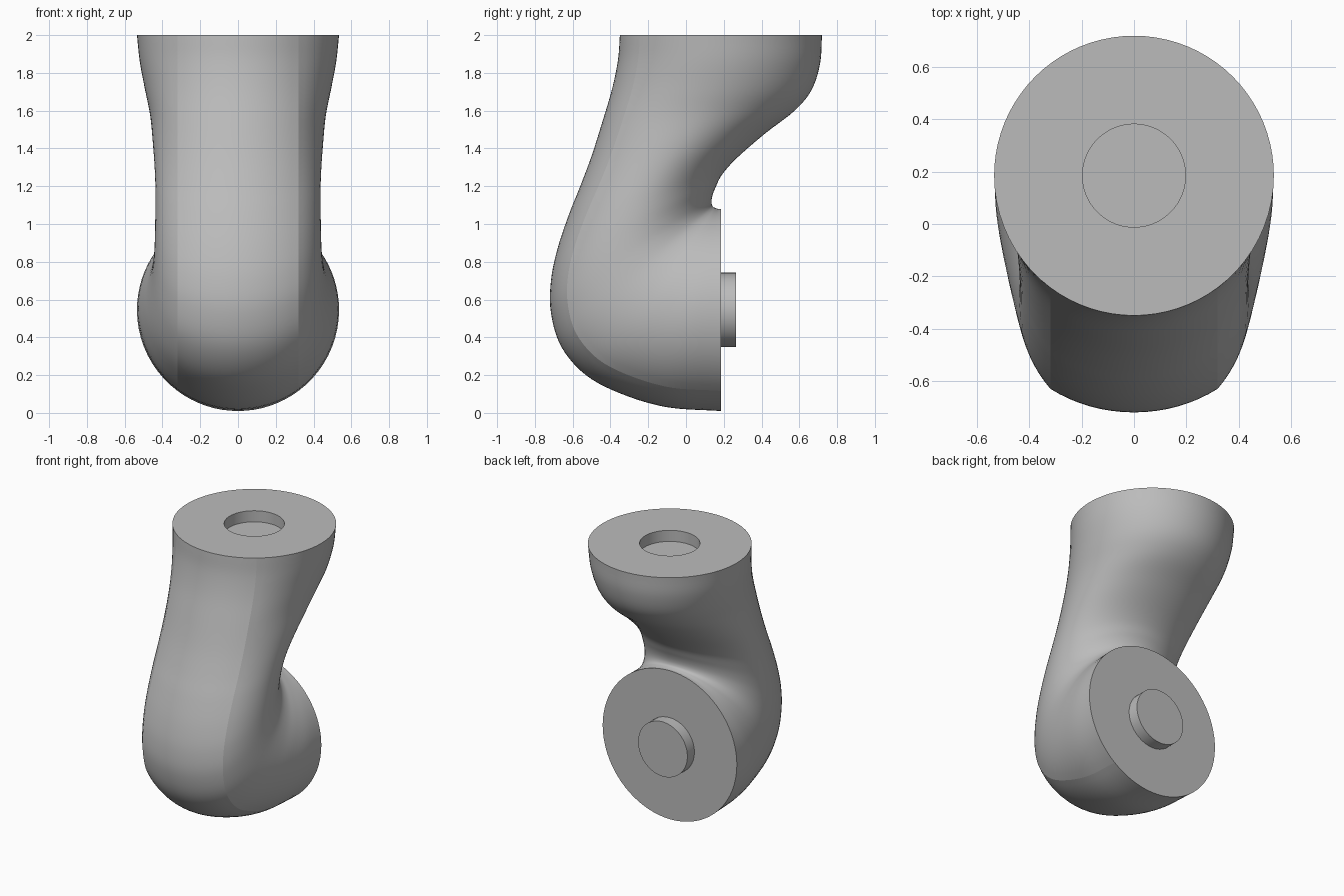
import bpy, bmesh
from math import sin, cos, acos, asin, pi, sqrt, radians
from mathutils import Vector

cube = bpy.data.objects.get("Cube")
if cube:
    bpy.data.objects.remove(cube, do_unlink=True)

grey = bpy.data.materials.new("plain grey")
grey.use_nodes = True
colour = (0.5, 0.5, 0.5, 1)
grey.diffuse_color = colour
grey.node_tree.nodes["Principled BSDF"].inputs["Base Color"].default_value = colour

R = 0.535          # radius of both joint faces
CREASE = 0.32      # half width of the rounded front strip
PEG = 0.197        # radius of peg and socket
DEPTH = 0.08

# Sections from top to rear joint: outer y, outer z, inner y, inner z, half width
sections = [
    (-.35, 2, .72, 2, .535), (-.36, 1.87, .71, 1.85, .52),
    (-.39, 1.72, .665, 1.71, .493), (-.44, 1.55, .575, 1.6, .465),
    (-.50, 1.36, .42, 1.48, .45), (-.56, 1.2, .27, 1.35, .44),
    (-.62, 1.05, .19, 1.26, .437), (-.68, .87, .155, 1.19, .438),
    (-.715, .7, .14, 1.15, .44), (-.715, .53, .135, 1.12, .445),
    (-.66, .35, .138, 1.10, .457), (-.53, .2, .145, 1.09, .478),
    (-.34, .1, .155, 1.085, .503), (-.1, .03, .17, 1.08, .526),
    (.185, .01, .185, 1.08, .535)]


def catmull(p, steps):
    """Smooth interpolation through all section values."""
    p = [Vector(q) for q in p]
    p = [2 * p[0] - p[1]] + p + [2 * p[-1] - p[-2]]
    out = []
    for a, b, c, d in zip(p, p[1:], p[2:], p[3:]):
        for k in range(steps):
            t = k / steps
            out.append(0.5 * (2 * b + (c - a) * t + (2 * a - 5 * b + 4 * c - d) * t * t
                              + (3 * b - a - 3 * c + d) * t ** 3))
    return out + [p[-2]]


STRIP, SIDE, REAR = 8, 10, 40


def ring(s):
    """Rounded front strip, two flatter sides and an elliptical inner half."""
    outer, inner, w = Vector((0, s[0], s[1])), Vector((0, s[2], s[3])), s[4]
    mid, axis = (outer + inner) / 2, (outer - inner).normalized()
    b = (outer - inner).length / 2
    half = asin(CREASE / R)
    drop = R - sqrt(R * R - CREASE ** 2)
    h = (b - drop) / sqrt(1 - (CREASE / w) ** 2)
    u0 = acos(CREASE / w)
    pts = []
    for k in range(2 * STRIP):
        a = half * (k / STRIP - 1)
        pts.append((R * sin(a), b - R + R * cos(a)))
    for k in range(SIDE):
        u = u0 * (1 - k / SIDE)
        pts.append((w * cos(u), h * sin(u)))
    for k in range(REAR):
        v = pi * k / REAR
        pts.append((w * cos(v), -b * sin(v)))
    for k in range(SIDE):
        u = u0 * k / SIDE
        pts.append((-w * cos(u), h * sin(u)))
    return [mid + axis * d + Vector((x, 0, 0)) for x, d in pts]


# Swept elbow body, with the socket sunk into its top face
body_rings = [ring(s) for s in catmull(sections, 5)]
centre = Vector((0, 0.185, 2))
rim = [centre + (p - centre).normalized() * PEG for p in body_rings[0]]
floor = [p - Vector((0, 0, DEPTH)) for p in rim]
bm = bmesh.new()
loops = [[bm.verts.new(p) for p in r] for r in [floor, rim] + body_rings]
for lower, upper in zip(loops, loops[1:]):
    for i in range(len(lower)):
        j = (i + 1) % len(lower)
        bm.faces.new((lower[i], lower[j], upper[j], upper[i]))
bm.faces.new(loops[0])
bm.faces.new(loops[-1])
bmesh.ops.recalc_face_normals(bm, faces=bm.faces)
mesh = bpy.data.meshes.new("elbow_body")
bm.to_mesh(mesh)
bm.free()
body = bpy.data.objects.new("elbow_body", mesh)
bpy.context.collection.objects.link(body)

# Peg on the rear joint face
bpy.ops.mesh.primitive_cylinder_add(vertices=40, radius=PEG, depth=DEPTH + 0.02,
                                    location=(0, 0.215, 0.545), rotation=(pi / 2, 0, 0))
peg = bpy.context.object
peg.name = "joint_peg"

for ob in (body, peg):
    ob.data.materials.append(grey)
    bpy.ops.object.select_all(action='DESELECT')
    ob.select_set(True)
    bpy.context.view_layer.objects.active = ob
    bpy.ops.object.shade_smooth_by_angle(angle=radians(35))

# Keep the two creases beside the front strip sharp
count = 2 * STRIP + 2 * SIDE + REAR
for e in mesh.edges:
    a, b = e.vertices
    if a % count == b % count and a % count in (0, 2 * STRIP):
        e.use_edge_sharp = True
